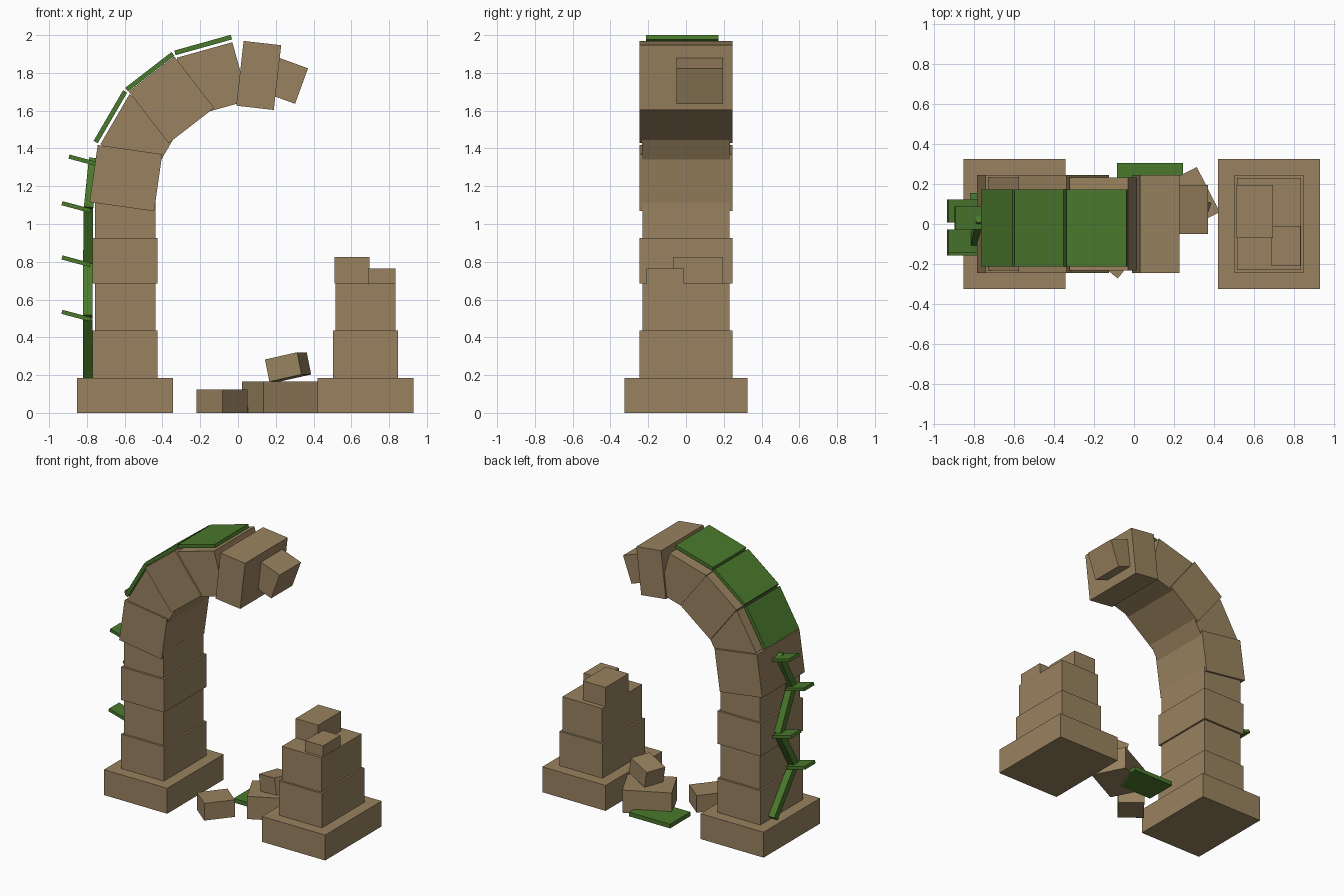
import bpy
from math import radians, sin, cos
from mathutils import Vector, Matrix

if "Cube" in bpy.data.objects:
    bpy.data.objects.remove(bpy.data.objects["Cube"])


def material(name, rgb):
    m = bpy.data.materials.new(name)
    m.diffuse_color = (*rgb, 1)
    m.use_nodes = True
    m.node_tree.nodes["Principled BSDF"].inputs["Base Color"].default_value = m.diffuse_color
    return m


STONE = material("sandstone", (0.32, 0.225, 0.115))
MOSS = material("moss green", (0.068, 0.19, 0.025))


def box(name, center, size, mat=STONE, rot=(0, 0, 0)):
    """Box with given full size; rot is XYZ degrees."""
    x, y, z = (s / 2 for s in size)
    verts = [(a, b, c) for a in (-x, x) for b in (-y, y) for c in (-z, z)]
    faces = [(0, 1, 3, 2), (4, 6, 7, 5), (0, 4, 5, 1),
             (2, 3, 7, 6), (0, 2, 6, 4), (1, 5, 7, 3)]
    me = bpy.data.meshes.new(name)
    me.from_pydata(verts, [], faces)
    me.materials.append(mat)
    ob = bpy.data.objects.new(name, me)
    ob.location = center
    ob.rotation_euler = [radians(a) for a in rot]
    bpy.context.collection.objects.link(ob)
    return ob


def span(name, lo, hi, mat=STONE):
    """Axis-aligned box between two corners."""
    lo, hi = Vector(lo), Vector(hi)
    return box(name, (lo + hi) / 2, hi - lo, mat)


def pillar(side, x, tops):
    """Plinth with courses of alternating width."""
    span(f"{side}_plinth", (x - .255, -.325, 0), (x + .255, .325, .185))
    z = .185
    for i, top in enumerate(tops):
        w, d = ((.173, .245), (.16, .23))[i % 2]
        span(f"{side}_course_{i + 1}", (x - w, -d, z), (x + w, d, top))
        z = top


# Pillars
pillar("left", -.598, (.435, .685, .925, 1.11))
pillar("right", .675, (.435, .685))
span("right_broken_top_large", (.512, -.07, .685), (.695, .195, .825))
span("right_broken_top_small", (.688, -.21, .685), (.833, -.01, .765))

# Broken arch: blocks set around a circle, moss plates over the middle ones
CX, CZ, R = .0375, 1.153, .6375


def on_arc(r, a):
    return (CX - r * cos(radians(a)), 0, CZ + r * sin(radians(a)))


for i in range(5):
    a = 8.1 + 22.1 * i
    w, d = ((.345, .49), (.32, .465))[i % 2]
    length = .2 if i == 4 else .305
    box(f"arch_block_{i + 1}", on_arc(R, a), (w, d, length), rot=(0, a, 0))
    if 1 <= i <= 3:
        p = Vector(on_arc(.825, a)) + Vector((0, -.02, 0))
        box(f"arch_moss_{i}", p, (.025, .385, .31), MOSS, (0, a, 0))
box("arch_broken_end", (.252, .0725, 1.761), (.18, .245, .2), rot=(0, 20, 0))

# Climbing vine on the left pillar, zigzagging, with a leaf at each bend
pts = [Vector(p) for p in ((-.795, .135, .2), (-.795, -.105, .505), (-.795, .065, .79),
                           (-.792, -.085, 1.08), (-.765, .03, 1.34))]
for i, (p, q) in enumerate(zip(pts, pts[1:])):
    ob = box(f"vine_stem_{i + 1}", (p + q) / 2, (.05, .05, (q - p).length), MOSS)
    d = (q - p).normalized()
    side = Vector((0, 1, 0)) - d * d.y
    side.normalize()
    ob.rotation_euler = Matrix((side.cross(d), side, d)).transposed().to_euler()
leaves = ((-.857, -.1, .515), (-.857, .065, .803), (-.857, -.085, 1.09), (-.82, .03, 1.337))
for i, c in enumerate(leaves):
    box(f"vine_leaf_{i + 1}", c, (.155, .115, .022), MOSS, (0, 15, 0))

# Fallen rubble between the pillars
box("rubble_small", (-.085, -.134, .0625), (.21, .18, .125), rot=(0, 0, 51))
box("rubble_large", (.2245, .0975, .0825), (.33, .253, .165), rot=(0, 0, 27))
box("rubble_tilted", (.265, .07, .243), (.185, .15, .12), rot=(0, -12, -20))
span("ground_moss", (-.085, .07, 0), (.245, .305, .03), MOSS)
